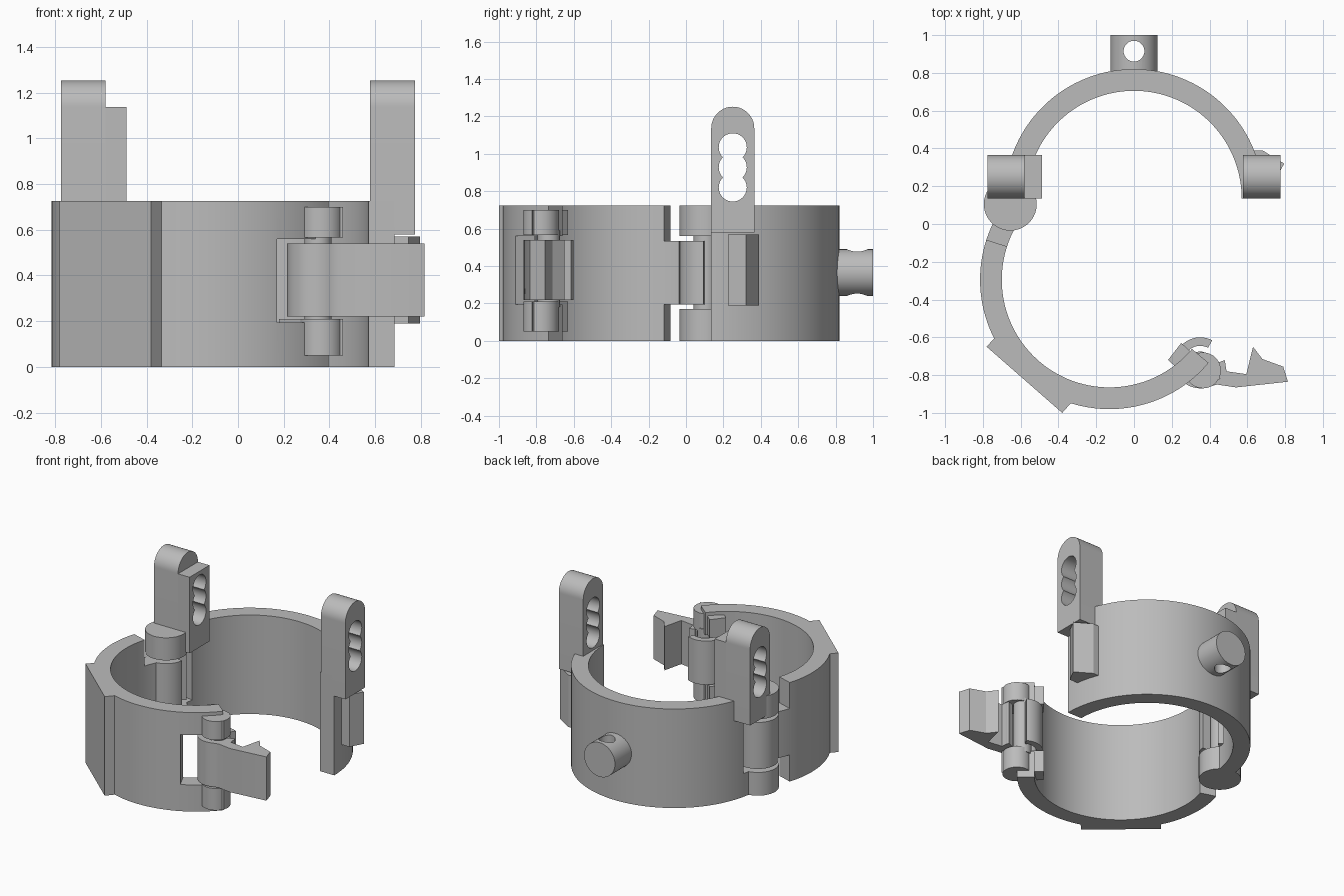
import bpy, bmesh
from math import radians, cos, sin, tau

if "Cube" in bpy.data.objects:
    bpy.data.objects.remove(bpy.data.objects["Cube"])

grey = bpy.data.materials.new("light_grey")
grey.use_nodes = True
grey.diffuse_color = (0.5, 0.5, 0.5, 1)
grey.node_tree.nodes["Principled BSDF"].inputs["Base Color"].default_value = (0.5, 0.5, 0.5, 1)

R_IN, R_OUT, H = 0.57, 0.685, 0.725
BACK, FRONT = (0, 0.135), (-0.13, -0.295)
HINGE, LATCH = (-0.655, 0.105), (0.35, -0.735)


def extrude(name, pts, lo, hi, axis="z"):
    """Extrude a closed 2D outline along an axis (x outlines are y, z pairs; y outlines are x, z pairs)."""
    place = {"z": lambda a, b, t: (a, b, t),
             "x": lambda a, b, t: (t, a, b),
             "y": lambda a, b, t: (a, t, b)}[axis]
    bm = bmesh.new()
    face = bm.faces.new([bm.verts.new(place(a, b, lo)) for a, b in pts])
    geom = bmesh.ops.extrude_face_region(bm, geom=[face])["geom"]
    shift = place(0, 0, hi - lo)
    bmesh.ops.translate(bm, vec=shift, verts=[v for v in geom if isinstance(v, bmesh.types.BMVert)])
    bmesh.ops.recalc_face_normals(bm, faces=bm.faces)
    mesh = bpy.data.meshes.new(name)
    bm.to_mesh(mesh)
    bm.free()
    mesh.materials.append(grey)
    obj = bpy.data.objects.new(name, mesh)
    bpy.context.collection.objects.link(obj)
    return obj


def arc(c, r, a0, a1, n=48):
    angles = [radians(a0 + (a1 - a0) * i / n) for i in range(n + 1)]
    return [(c[0] + r * cos(a), c[1] + r * sin(a)) for a in angles]


def band(c, r0, r1, a0, a1, n=48):
    return arc(c, r1, a0, a1, n) + arc(c, r0, a1, a0, n)


def circle(c, r, n=40):
    return [(c[0] + r * cos(tau * i / n), c[1] + r * sin(tau * i / n)) for i in range(n)]


def rect(x0, x1, y0, y1):
    return [(x0, y0), (x1, y0), (x1, y1), (x0, y1)]


def boolean(obj, other, operation="DIFFERENCE"):
    mod = obj.modifiers.new("boolean", "BOOLEAN")
    mod.operation, mod.solver, mod.object = operation, "EXACT", other
    bpy.context.view_layer.objects.active = obj
    bpy.ops.object.modifier_apply(modifier=mod.name)
    bpy.data.objects.remove(other)


# Rear half ring with the hinge window
rear = extrude("rear_half_ring", band(BACK, R_IN, R_OUT, 0, 180, 72), 0, H)
boolean(rear, extrude("cutter", band(BACK, 0.5, 0.8, 167, 190, 8), 0.17, 0.56))

# Front half ring with the latch window, and the flat pad on its outside
front = extrude("front_half_ring", band(FRONT, R_IN, R_OUT, 162, 320, 72), 0, H)
boolean(front, extrude("cutter", band(FRONT, 0.5, 0.8, 296, 330, 8), 0.195, 0.56))
pad = extrude("flat_pad", [(-0.78, -0.65), (-0.38, -1.0), (-0.30, -0.91), (-0.70, -0.56)], 0, H)
boolean(front, pad, "UNION")

# Hinge: rear knuckles and pin, front tab ending in an open clip
for label, lo, hi in (("lower", 0, 0.17), ("upper", 0.56, H)):
    extrude(label + "_hinge_knuckle", circle(HINGE, 0.14), lo, hi)
extrude("hinge_pin", circle(HINGE, 0.065), 0.15, 0.58)
extrude("hinge_tab", band(FRONT, R_IN, R_OUT, 153, 163, 6), 0.195, 0.535)
extrude("hinge_clip", band(HINGE, 0.075, 0.138, -5, -310 + 5 - 10), 0.195, 0.535)

# Latch: lugs and pin on the front ring
for label, lo, hi in (("lower", 0.05, 0.21), ("upper", 0.565, 0.70)):
    lug = extrude(label + "_latch_lug", [(0.18, -0.72), (0.25, -0.63), (0.46, -0.82), (0.33, -0.85)], lo, hi)
    boolean(lug, extrude("round", circle((0.365, -0.775), 0.095), lo, hi), "UNION")
extrude("latch_pin", circle(LATCH, 0.06), 0.18, 0.59)

# Latch lever: open clip with a hooked arm
lever = extrude("latch_lever", band(LATCH, 0.09, 0.135, 62, 360), 0.22, 0.54)
arm = extrude("lever_arm", [(0.40, -0.86), (0.44, -0.85), (0.54, -0.865), (0.815, -0.835),
                            (0.79, -0.755), (0.68, -0.715), (0.63, -0.65), (0.595, -0.795),
                            (0.49, -0.78), (0.48, -0.72), (0.43, -0.74), (0.425, -0.80)], 0.22, 0.54)
boolean(lever, arm, "UNION")

# Catch for the lever on the rear ring
extrude("latch_catch", [(0.60, 0.39), (0.68, 0.39), (0.795, 0.32), (0.745, 0.225), (0.66, 0.225)], 0.19, 0.57)

# Upright posts with rounded tops and a triple hole
POST_Y, POST_R, SHOULDER = 0.25, 0.115, 1.137
outline = [(POST_Y - POST_R, 0.58), (POST_Y + POST_R, 0.58)] + arc((POST_Y, SHOULDER), POST_R, 0, 180, 32)
right_side = extrude("left_post", outline, 0.577, 0.775, "x")
hinge_side = extrude("right_post", outline, -0.775, -0.58, "x")
step = extrude("right_post_step", rect(POST_Y - POST_R, POST_Y + POST_R, 0.58, SHOULDER), -0.58, -0.487, "x")
for post in (right_side, hinge_side, step):
    for z in (0.82, 0.928, 1.035):
        boolean(post, extrude("cutter", circle((POST_Y, z), 0.075), -1, 1, "x"))

# Rear peg with a vertical hole
peg = extrude("rear_peg", circle((0, 0.365), 0.125, 48), 0.78, 1.0, "y")
boolean(peg, extrude("cutter", circle((0, 0.915), 0.055), 0, 1))

# Smooth curved faces, keep hard edges
bpy.ops.object.select_all(action="DESELECT")
for obj in bpy.context.collection.objects:
    if obj.type == "MESH":
        obj.select_set(True)
        bpy.context.view_layer.objects.active = obj
bpy.ops.object.shade_smooth_by_angle(angle=radians(25))
